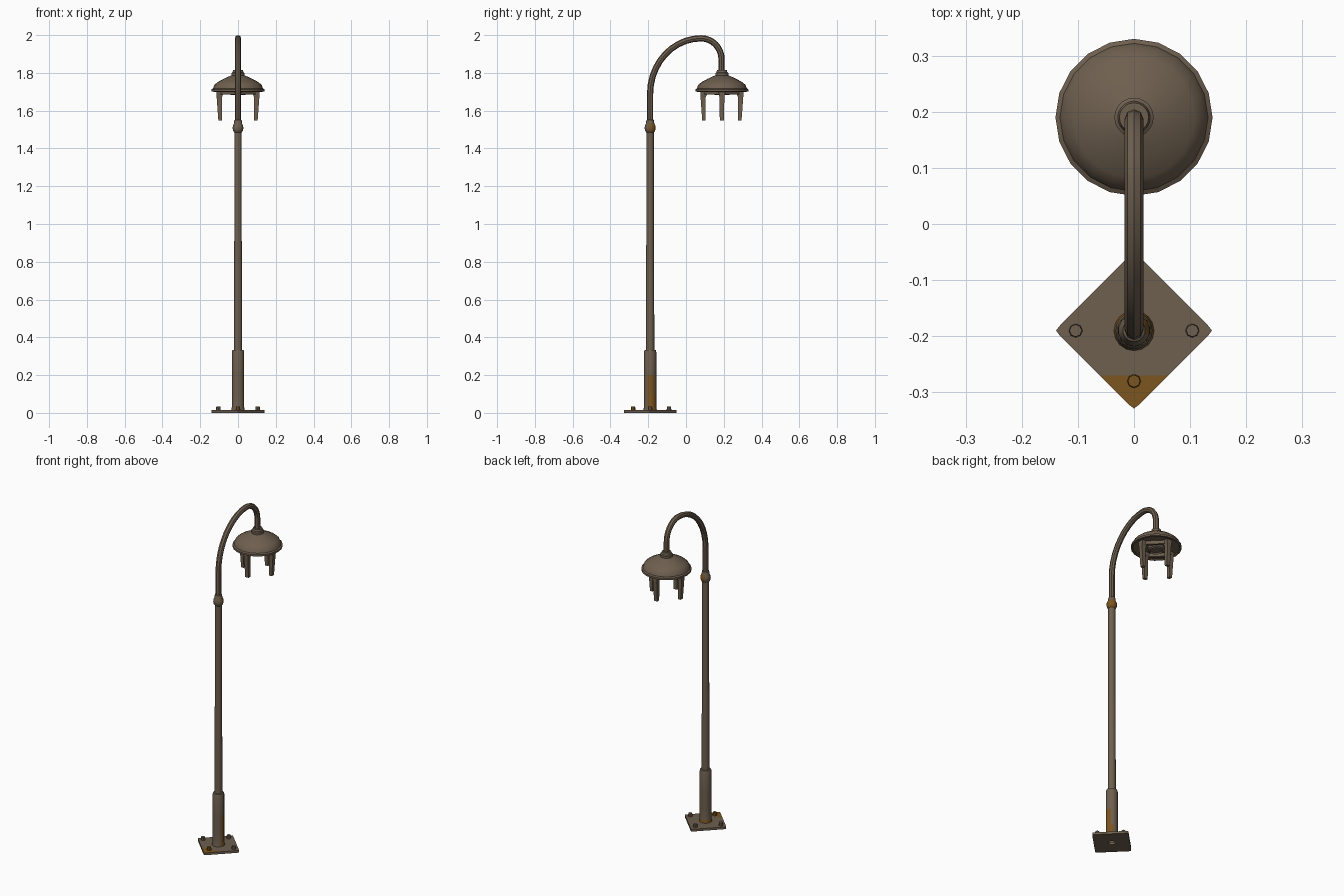
import bpy, bmesh, math
from mathutils import Vector, Matrix

if "Cube" in bpy.data.objects:
    bpy.data.objects.remove(bpy.data.objects["Cube"])

POLE_Y, LAMP_Y = -0.19, 0.19


def material(name, rgb):
    m = bpy.data.materials.new(name)
    m.diffuse_color = (*rgb, 1)
    m.use_nodes = True
    m.node_tree.nodes["Principled BSDF"].inputs["Base Color"].default_value = m.diffuse_color
    return m


BROWN = material("weathered brown", (0.155, 0.115, 0.078))
RUST = material("rust orange", (0.20, 0.09, 0.014))


def finish(name, bm, rust=None, smooth=True):
    """Turn a bmesh into an object; rust(face) picks the rusty faces."""
    bm.normal_update()
    if rust:
        for f in bm.faces:
            f.material_index = int(rust(f))
    me = bpy.data.meshes.new(name)
    bm.to_mesh(me)
    bm.free()
    ob = bpy.data.objects.new(name, me)
    bpy.context.collection.objects.link(ob)
    me.materials.append(BROWN)
    me.materials.append(RUST)
    if smooth:
        smooth_object(ob)
    return ob


def smooth_object(ob):
    bpy.ops.object.select_all(action='DESELECT')
    ob.select_set(True)
    bpy.context.view_layer.objects.active = ob
    bpy.ops.object.shade_smooth_by_angle(angle=math.radians(35))


def lathe(name, profile, y, sides, rust=None):
    """Revolve (radius, z) points about a vertical axis at x=0."""
    bm = bmesh.new()
    rings = []
    for r, z in profile:
        n = 1 if r == 0 else sides
        rings.append([bm.verts.new((r * math.sin(2 * math.pi * i / sides),
                                    y + r * math.cos(2 * math.pi * i / sides), z))
                      for i in range(n)])
    for a, b in zip(rings, rings[1:]):
        for i in range(sides):
            j = (i + 1) % sides
            quad = [a[i % len(a)], a[j % len(a)], b[j % len(b)], b[i % len(b)]]
            bm.faces.new(list(dict.fromkeys(quad)))
    bmesh.ops.recalc_face_normals(bm, faces=bm.faces)
    return finish(name, bm, rust)


# Base plate: diamond with clipped corners, a rusty front corner and a hole
bm = bmesh.new()
pts = []
for k in range(4):
    c, s = round(math.cos(k * math.pi / 2)), round(math.sin(k * math.pi / 2))
    for u, v in ((0.132, -0.009), (0.139, 0), (0.132, 0.009)):
        pts.append((u * c - v * s, u * s + v * c + POLE_Y))
face = bm.faces.new([bm.verts.new((x, y, 0)) for x, y in pts])
ext = bmesh.ops.extrude_face_region(bm, geom=[face])
for v in ext["geom"]:
    if isinstance(v, bmesh.types.BMVert):
        v.co.z = 0.014
bmesh.ops.recalc_face_normals(bm, faces=bm.faces)
bmesh.ops.bisect_plane(bm, geom=bm.verts[:] + bm.edges[:] + bm.faces[:],
                       plane_co=(0, -0.27, 0), plane_no=(0, 1, 0))
plate = finish("base_plate", bm, lambda f: f.normal.z > 0.5
               and f.calc_center_median().y < -0.27, smooth=False)

bm = bmesh.new()
bmesh.ops.create_cone(bm, cap_ends=True, segments=12, radius1=0.02, radius2=0.02,
                      depth=0.1, matrix=Matrix.Translation((0, POLE_Y, 0)))
cutter = finish("hole_cutter", bm, smooth=False)
cutter.hide_render = True
cutter.hide_set(True)
mod = plate.modifiers.new("hole", 'BOOLEAN')
mod.operation, mod.object = 'DIFFERENCE', cutter

# Anchor bolts
for name, dx, dy in (("left", -0.104, 0), ("right", 0.104, 0),
                     ("front", 0, -0.09), ("back", 0, 0.1)):
    bm = bmesh.new()
    bmesh.ops.create_cone(bm, cap_ends=True, segments=8, radius1=0.0125, radius2=0.011,
                          depth=0.022, matrix=Matrix.Translation((dx, POLE_Y + dy, 0.022)))
    finish(name + "_bolt", bm, lambda f: name == "front")

# Sleeve, pole and collar
lathe("lower_sleeve", [(0.036, 0.013), (0.033, 0.03), (0.033, 0.1), (0.033, 0.16),
                       (0.033, 0.2), (0.033, 0.322), (0.03, 0.332), (0.02, 0.334)],
      POLE_Y, 16,
      lambda f: (f.calc_center_median().z < 0.03 and f.normal.y > -0.5)
      or (f.calc_center_median().z < 0.2
          and f.normal.x > 0.35 + 2 * f.calc_center_median().z and f.normal.y > -0.3))
lathe("pole", [(0.022, 0.3), (0.022, 0.5), (0.02, 1.0), (0.02, 1.5)], POLE_Y, 14)
lathe("collar", [(0.02, 1.485), (0.026, 1.492), (0.029, 1.505), (0.028, 1.52),
                 (0.022, 1.533), (0.02, 1.55), (0.015, 1.553)], POLE_Y, 14,
      lambda f: f.normal.y + f.normal.x > 0.55 and f.calc_center_median().z < 1.535)

# Curved arm: straight, long quarter ellipse, tight quarter ellipse, straight
path = [(POLE_Y, 1.53)]
for i in range(11):
    a = math.pi / 2 * i / 10
    path.append((0.08 - 0.27 * math.cos(a), 1.69 + 0.293 * math.sin(a)))
for i in range(1, 9):
    a = math.pi / 2 * i / 8
    path.append((0.08 + 0.108 * math.sin(a), 1.873 + 0.11 * math.cos(a)))
path.append((0.188, 1.79))
cu = bpy.data.curves.new("arm", 'CURVE')
cu.dimensions = '3D'
cu.bevel_depth, cu.bevel_resolution = 0.0165, 2
sp = cu.splines.new('POLY')
sp.points.add(len(path) - 1)
for p, (y, z) in zip(sp.points, path):
    p.co = (0, y, z, 1)
cu.materials.append(BROWN)
arm = bpy.data.objects.new("arm", cu)
bpy.context.collection.objects.link(arm)
bpy.context.view_layer.objects.active = arm
arm.select_set(True)
bpy.ops.object.select_all(action='DESELECT')
arm.select_set(True)
bpy.ops.object.convert(target='MESH')
smooth_object(bpy.context.view_layer.objects.active)

# Lamp neck, shade and socket
lathe("lamp_neck", [(0.012, 1.815), (0.026, 1.815), (0.029, 1.803), (0.035, 1.799),
                    (0.035, 1.78)], LAMP_Y, 20)
lathe("lamp_shade", [(0.02, 1.79), (0.04, 1.785), (0.075, 1.769), (0.108, 1.751),
                     (0.125, 1.737), (0.132, 1.718), (0.14, 1.713), (0.14, 1.702),
                     (0.13, 1.70), (0.128, 1.706), (0, 1.706)], LAMP_Y, 20)
lathe("lamp_socket", [(0.046, 1.708), (0.046, 1.688), (0.036, 1.682), (0.032, 1.69),
                      (0, 1.69)], LAMP_Y, 16)


def tapered_box(name, top, bottom):
    """Box between two quads of points."""
    bm = bmesh.new()
    t = [bm.verts.new(p) for p in top]
    b = [bm.verts.new(p) for p in bottom]
    bm.faces.new(t)
    bm.faces.new(b[::-1])
    for i in range(4):
        bm.faces.new((t[i], b[i], b[(i + 1) % 4], t[(i + 1) % 4]))
    bmesh.ops.recalc_face_normals(bm, faces=bm.faces)
    return finish(name, bm, smooth=False)


def rect(r0, r1, w, z, ang):
    rot = Matrix.Translation((0, LAMP_Y, 0)) @ Matrix.Rotation(ang, 4, 'Z')
    return [rot @ Vector(p) for p in ((r0, -w, z), (r1, -w, z), (r1, w, z), (r0, w, z))]


# Four broken globe prongs and the square frame joining them
for k, side in enumerate(("right", "back", "left", "front")):
    a = k * math.pi / 2
    tapered_box(side + "_prong_top", rect(0.07, 0.114, 0.019, 1.708, a),
                rect(0.086, 0.113, 0.013, 1.67, a))
    tapered_box(side + "_prong", rect(0.086, 0.113, 0.013, 1.67, a),
                rect(0.086, 0.104, 0.011, 1.548, a))
    tapered_box(side + "_frame_bar", rect(0.062, 0.076, 0.07, 1.708, a + math.pi / 4),
                rect(0.062, 0.076, 0.07, 1.685, a + math.pi / 4))
